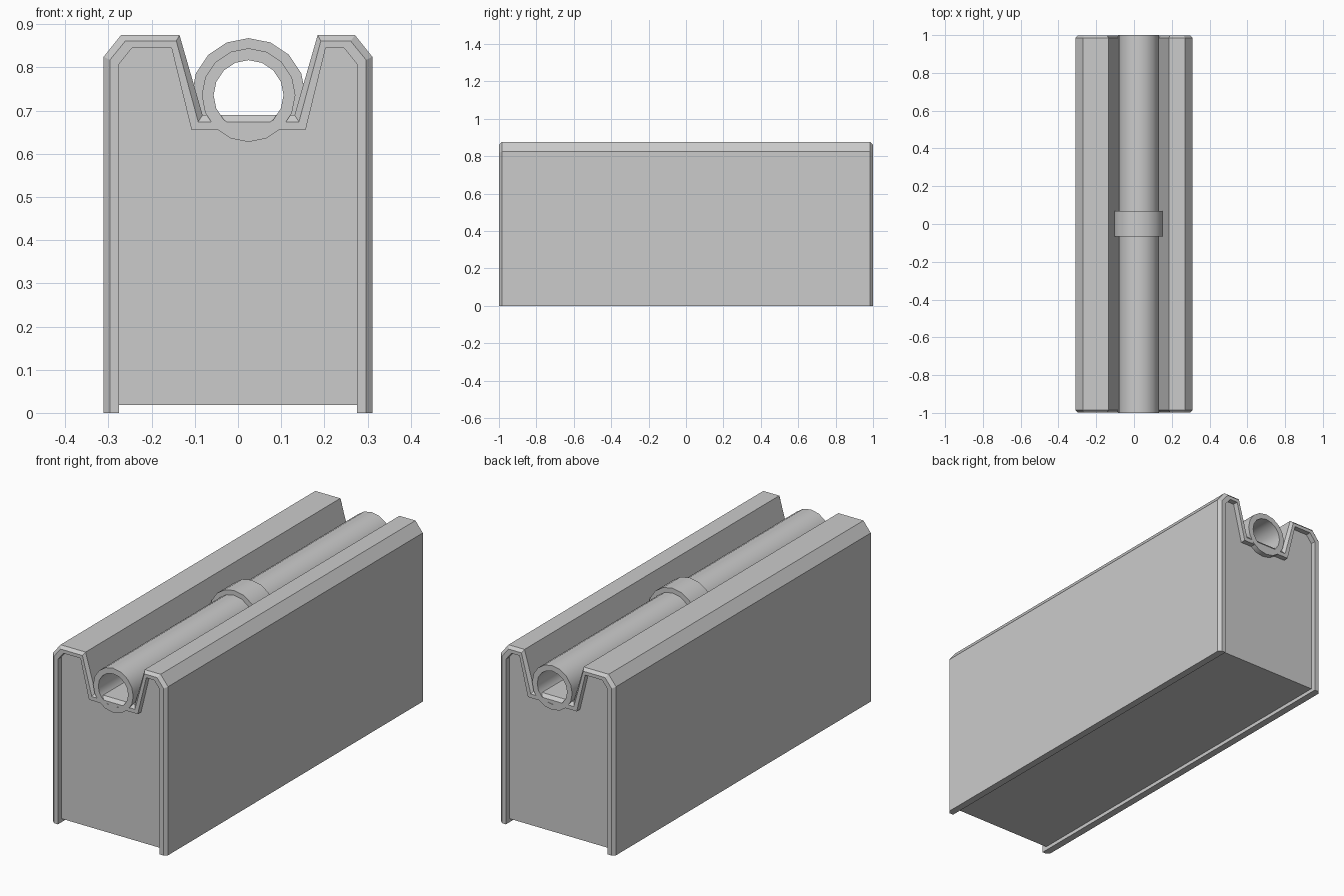
import bpy, bmesh, math

cube = bpy.data.objects.get("Cube")
if cube:
    bpy.data.objects.remove(cube, do_unlink=True)

grey = bpy.data.materials.new("plain_grey")
grey.use_nodes = True
grey.diffuse_color = (0.6, 0.6, 0.6, 1)
grey.node_tree.nodes["Principled BSDF"].inputs["Base Color"].default_value = (0.6, 0.6, 0.6, 1)

CX, CZ = 0.0245, 0.736   # channel and pipe centre


def profile(side, shoulder_z, top_x, top_z, wall_top, wall_low, floor_z, base_z):
    """Open cross-section from the left foot, over the channel, to the right foot."""
    return [(-side, base_z), (-side, shoulder_z), (-top_x, top_z),
            (CX - wall_top, top_z), (CX - wall_low, floor_z),
            (CX + wall_low, floor_z), (CX + wall_top, top_z),
            (top_x, top_z), (side, shoulder_z), (side, base_z)]


def loft(name, sections, caps):
    """Skin closed rings given as (y, points); caps lists the end faces by ring index."""
    bm = bmesh.new()
    rings = [[bm.verts.new((x, y, z)) for x, z in pts] for y, pts in sections]
    n = len(rings[0])
    for a, b in zip(rings, rings[1:]):
        for i in range(n):
            j = (i + 1) % n
            bm.faces.new((a[i], a[j], b[j], b[i]))
    for ring in (rings[0], rings[-1]):
        for cap in caps:
            bm.faces.new([ring[i] for i in cap])
    bmesh.ops.recalc_face_normals(bm, faces=bm.faces)
    mesh = bpy.data.meshes.new(name)
    bm.to_mesh(mesh)
    bm.free()
    mesh.materials.append(grey)
    obj = bpy.data.objects.new(name, mesh)
    bpy.context.collection.objects.link(obj)
    return obj


def ring_pipe(name, outer_r, inner_r, y0, y1, sides=16):
    """Hollow pipe along y with a vertex at the top."""
    bm = bmesh.new()
    loops = []
    for r, y in ((outer_r, y0), (outer_r, y1), (inner_r, y1), (inner_r, y0)):
        loops.append([bm.verts.new((CX + r * math.sin(2 * math.pi * i / sides), y,
                                    CZ + r * math.cos(2 * math.pi * i / sides)))
                      for i in range(sides)])
    for k in range(4):
        a, b = loops[k], loops[(k + 1) % 4]
        for i in range(sides):
            j = (i + 1) % sides
            bm.faces.new((a[i], a[j], b[j], b[i]))
    bmesh.ops.recalc_face_normals(bm, faces=bm.faces)
    mesh = bpy.data.meshes.new(name)
    bm.to_mesh(mesh)
    bm.free()
    mesh.materials.append(grey)
    obj = bpy.data.objects.new(name, mesh)
    bpy.context.collection.objects.link(obj)
    bpy.ops.object.select_all(action='DESELECT')
    obj.select_set(True)
    bpy.context.view_layer.objects.active = obj
    bpy.ops.object.shade_smooth_by_angle(angle=math.radians(35))
    return obj


# Outer shell: open-bottomed cover with chamfered ends
outer = profile(0.311, 0.825, 0.271, 0.875, 0.160, 0.1065, 0.690, 0.0)
inner = profile(0.2755, 0.808, 0.2455, 0.845, 0.1785, 0.132, 0.655, 0.0)
rim = [(o[0] + 0.4 * (i[0] - o[0]), o[1] + 0.45 * (i[1] - o[1]))
       for o, i in zip(outer, inner)]
back = inner[::-1]
END = 0.999
quads = [(i, i + 1, 18 - i, 19 - i) for i in range(9)]
loft("outer_shell", [(-END, rim + back), (-0.985, outer + back),
                     (0.985, outer + back), (END, rim + back)], quads)

# Inner block: recessed end panels and raised underside
core = profile(0.2755, 0.808, 0.2455, 0.845, 0.1785, 0.132, 0.655, 0.018)
loft("inner_block", [(-0.973, core), (0.973, core)], [tuple(range(10))])

# Pipe lying in the channel, with a collar at mid length
ring_pipe("pipe", 0.1085, 0.081, -1.0, 1.0)
ring_pipe("pipe_collar", 0.132, 0.100, -0.065, 0.07)
